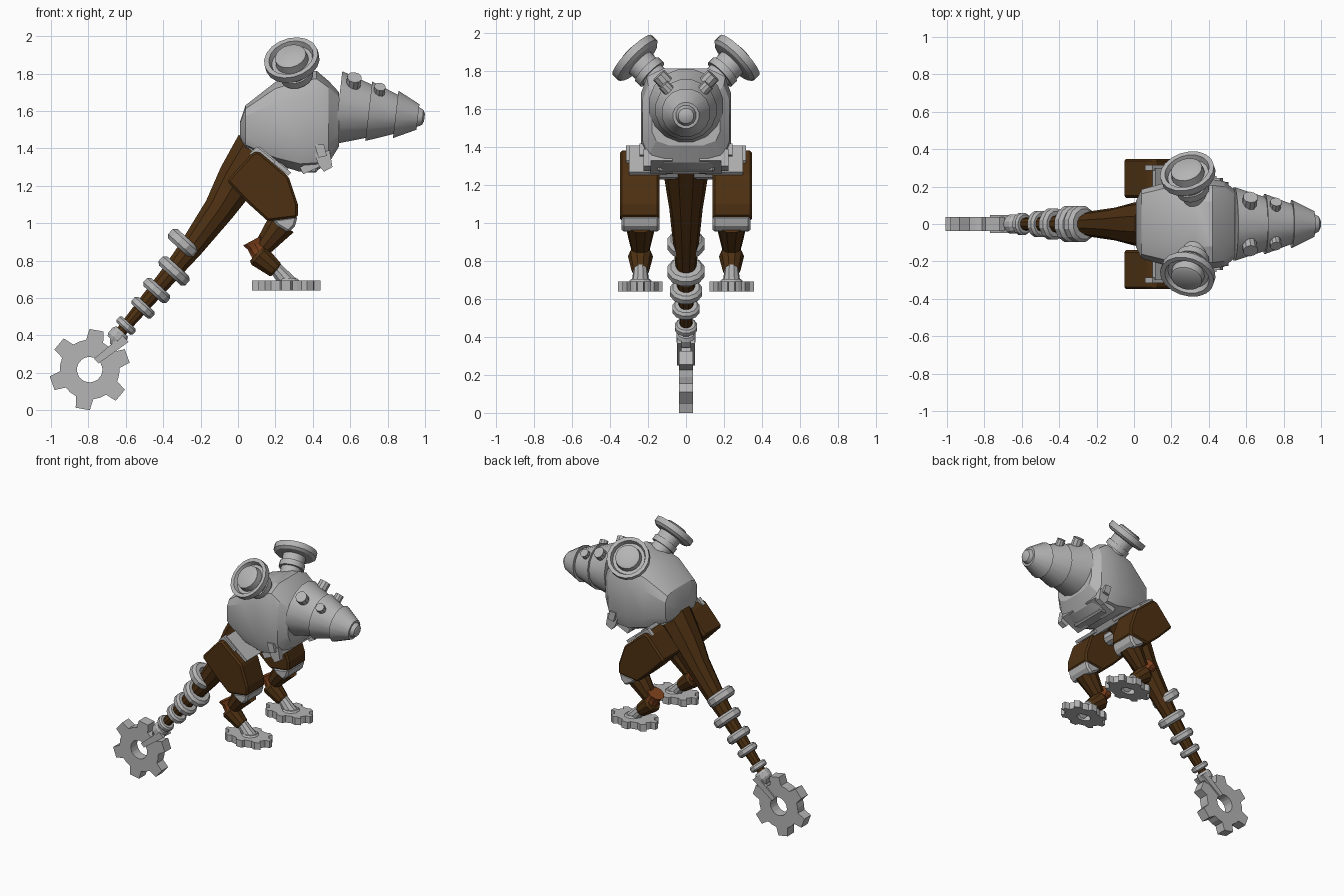
import bpy, bmesh, math
from mathutils import Vector

if "Cube" in bpy.data.objects:
    bpy.data.objects.remove(bpy.data.objects["Cube"])


def mat(name, col):
    m = bpy.data.materials.new(name)
    m.diffuse_color = (*col, 1)
    m.use_nodes = True
    m.node_tree.nodes["Principled BSDF"].inputs["Base Color"].default_value = m.diffuse_color
    return m


GREY = mat("grey metal", (0.46, 0.46, 0.46))
BROWN = mat("dark brown", (0.075, 0.03, 0.006))
RUST = mat("rust orange", (0.22, 0.055, 0.012))


def finish(name, bm, m, bevel=0.0, smooth=0):
    bmesh.ops.recalc_face_normals(bm, faces=bm.faces)
    me = bpy.data.meshes.new(name)
    bm.to_mesh(me)
    bm.free()
    me.materials.append(m)
    ob = bpy.data.objects.new(name, me)
    bpy.context.collection.objects.link(ob)
    if bevel:
        b = ob.modifiers.new("bevel", 'BEVEL')
        b.width, b.segments, b.limit_method = bevel, 1, 'ANGLE'
    if smooth:
        bpy.context.view_layer.objects.active = ob
        ob.select_set(True)
        bpy.ops.object.shade_smooth_by_angle(angle=math.radians(smooth))
        ob.select_set(False)
    return ob


def loft(name, loops, m, caps=True, closed=False, **kw):
    """Skin a list of equal-length point loops."""
    bm = bmesh.new()
    rings = [[bm.verts.new(p) for p in lp] for lp in loops]
    n = len(rings[0])
    pairs = list(zip(rings, rings[1:])) + ([(rings[-1], rings[0])] if closed else [])
    for a, b in pairs:
        for i in range(n):
            j = (i + 1) % n
            bm.faces.new((a[i], a[j], b[j], b[i]))
    if caps and not closed:
        bm.faces.new(rings[0])
        bm.faces.new(rings[-1])
    return finish(name, bm, m, **kw)


def lathe(name, prof, origin, axis, m, sides=16, closed=False, **kw):
    """Turn (distance along axis, radius) points round an axis."""
    q = Vector((0, 0, 1)).rotation_difference(Vector(axis).normalized())
    loops = []
    for d, r in prof:
        loops.append([Vector(origin) + q @ Vector((r * math.cos(t), r * math.sin(t), d))
                      for t in (math.tau * (i + .5) / sides for i in range(sides))])
    return loft(name, loops, m, closed=closed, **kw)


def rod(name, a, b, ra, rb, m, sides=10, **kw):
    d = Vector(b) - Vector(a)
    return lathe(name, [(0, ra), (d.length, rb)], a, d, m, sides, **kw)


def prism(name, pts, y0, y1, m, **kw):
    """Extrude an xz outline along y."""
    return loft(name, [[(x, y, z) for x, z in pts] for y in (y0, y1)], m, **kw)


def box(name, c, s, m, **kw):
    x, y, z = c
    a, b, h = s[0] / 2, s[1] / 2, s[2] / 2
    return prism(name, [(x - a, z - h), (x + a, z - h), (x + a, z + h), (x - a, z + h)],
                 y - b, y + b, m, **kw)


def gear(name, place, teeth, root, tip, hole, half, start, m, **kw):
    """Toothed ring; place(u, v, w) maps flat gear space to the model."""
    outer, inner = [], []
    for k in range(teeth):
        a = start + math.tau * k / teeth
        w = math.tau / teeth
        for da, r in ((-.28, root), (-.17, tip), (.17, tip), (.28, root), (.5, root)):
            c, s = math.cos(a + da * w), math.sin(a + da * w)
            outer.append((r * c, r * s))
            inner.append((hole * c, hole * s))
    loops = [[place(u, v, w) for u, v in pts]
             for pts, w in ((outer, -half), (outer, half), (inner, half), (inner, -half))]
    return loft(name, loops, m, closed=True, **kw)


# Torso: chamfered sections running from rump to neck (x, bottom, top, half width)
shape = [(1, -.5), (1, .5), (.87, .84), (.5, 1), (-.5, 1), (-.87, .84),
         (-1, .5), (-1, -.5), (-.87, -.84), (-.5, -1), (.5, -1), (.87, -.84)]
secs = [(.01, 1.455, 1.54, .12), (.04, 1.40, 1.63, .185), (.20, 1.315, 1.755, .23),
        (.33, 1.275, 1.80, .238), (.42, 1.28, 1.815, .238), (.485, 1.32, 1.76, .228),
        (.54, 1.41, 1.70, .18)]
loft("torso", [[(x, u * hy, (lo + hi) / 2 + v * (hi - lo) / 2) for u, v in shape]
               for x, lo, hi, hy in secs], GREY, smooth=25)

# Snout: stacked tapering collars with overhanging rear lips
SN = Vector((.555, 0, 1.615))
SA = Vector((.43, 0, -.05)).normalized()
for i, (d0, d1, r0, r1) in enumerate([(-.02, .15, .2, .145), (.145, .29, .163, .108),
                                      (.29, .41, .13, .07)]):
    lathe(f"snout_collar_{i + 1}", [(d0, r0 * .8), (d0, r0), (d1, r1), (d1, r1 * .6)],
          SN, SA, GREY, 16, smooth=30)
lathe("snout_tip", [(.38, .055), (.41, .055), (.435, .042), (.445, .02)], SN, SA, GREY, 12, smooth=30)

# Tail: tapering trunk along a path (x, z, radius)
path = [(.11, 1.40, .135), (.0, 1.24, .115), (-.1, 1.075, .088), (-.25, .87, .066),
        (-.35, .745, .052), (-.60, .45, .032), (-.66, .38, .028)]
tail = []
for i, (x, z, r) in enumerate(path):
    p, n = path[max(i - 1, 0)], path[min(i + 1, len(path) - 1)]
    t = Vector((n[0] - p[0], 0, n[1] - p[1])).normalized()
    side = Vector((-t.z, 0, t.x))
    tail.append([Vector((x, 0, z)) + r * (math.cos(a) * side + math.sin(a) * Vector((0, 1, 0)))
                 for a in (math.tau * (k + .5) / 10 for k in range(10))])
loft("tail_trunk", tail, BROWN, smooth=30)

# Tail rings
TA = Vector((.68, 0, .75)).normalized()
for i, (x, z, r, h) in enumerate([(-.29, .89, .1, .036), (-.342, .745, .1, .033),
                                  (-.435, .64, .086, .03), (-.508, .548, .073, .026),
                                  (-.598, .452, .061, .022), (-.643, .395, .053, .035)]):
    lathe(f"tail_ring_{i + 1}", [(-h, r * .82), (-h * .5, r), (h * .5, r), (h, r * .82),
                                 (h, r * .5), (-h, r * .5)], (x, 0, z), TA, GREY, 12,
          closed=True, smooth=25)

# Tail gear and the fork that grips it
gear("tail_gear", lambda u, v, w: (-.793 + u, w, .217 + v), 6, .16, .217, .068, .038,
     math.radians(20), GREY)
for s in (1, -1):
    y = .036 * s
    prism(f"tail_fork_{'left' if s > 0 else 'right'}",
          [(-.62, .40), (-.585, .365), (-.745, .25), (-.77, .275)], y - .012, y + .012, GREY)
box("tail_fork_block", (-.655, 0, .375), (.06, .08, .06), GREY, bevel=.01)

for s in (1, -1):
    S = "left" if s > 0 else "right"

    # Ear discs: flared rim, recess, central hub on a stepped neck
    ax = Vector((-.22, .70 * s, .68))
    lathe(f"ear_disc_{S}", [(-.27, .07), (-.15, .07), (-.15, .088), (-.11, .088), (-.11, .078),
                            (-.06, .08), (-.055, .13), (-.04, .148), (0, .148), (0, .122),
                            (-.03, .112), (-.03, .09), (.012, .085), (.02, .07)],
          (.283, .283 * s, 1.885), ax, GREY, 18, smooth=30)

    # Snout studs
    for k, (x, y, z, r, h) in enumerate([(.62, .13, 1.765, .04, .13), (.757, .105, 1.715, .031, .11)]):
        d = Vector((.12, .68 * s, .72)).normalized()
        top = Vector((x, y * s, z)) + d * .02
        rod(f"snout_stud_{S}_{k + 1}", top - d * h, top, r, r, GREY, 10, smooth=30)

    # Thigh block
    prism(f"thigh_{S}", [(-.06, 1.225), (.075, 1.375), (.11, 1.385), (.27, 1.25), (.32, 1.10),
                         (.32, 1.03), (.16, 1.01), (.06, 1.10)], .14 * s, .348 * s, BROWN, bevel=.012)
    # Hip plate on the thigh, with an upright tab
    prism(f"hip_plate_{S}", [(.10, 1.39), (.27, 1.255), (.285, 1.27), (.115, 1.41)],
          .10 * s, .30 * s, GREY)
    prism(f"hip_tab_{S}", [(.06, 1.37), (.10, 1.41), (.2, 1.33), (.17, 1.28)],
          .285 * s, .315 * s, GREY)
    # Knee cap, upper shin, rust spool, calf, ankle
    c = .24 * s
    prism(f"knee_plate_{S}", [(.18, 1.02), (.32, 1.04), (.305, .985), (.27, .95), (.21, .985)],
          c - .1, c + .1, GREY, bevel=.012)
    rod(f"upper_shin_{S}", (.235, c, 1.0), (.135, c, .872), .083, .052, BROWN, 10, smooth=25)
    lathe(f"shin_spool_{S}", [(-.055, .062), (-.025, .05), (.02, .05), (.05, .06)],
          (.105, c, .86), (.35, 0, -.65), RUST, 10, smooth=30)
    lathe(f"calf_{S}", [(0, .055), (.02, .066), (.13, .048), (.14, .04)],
          (.098, c, .838), (.105, 0, -.09), BROWN, 10, smooth=25)
    rod(f"ankle_{S}", (.195, c, .765), (.275, c, .675), .036, .048, GREY, 10, smooth=30)
    # Gear foot, stretched lengthwise
    gear(f"foot_gear_{S}", lambda u, v, w: (.257 + u, c + v * .64, .667 + w),
         8, .152, .185, .055, .026, 0, GREY)
    lathe(f"foot_hub_{S}", [(0, .07), (.025, .05)], (.27, c, .68), (0, 0, 1), GREY, 10)

    # Small chest claw beside the belly bar
    prism(f"claw_arm_{S}", [(.41, 1.42), (.46, 1.42), (.475, 1.36), (.43, 1.35)],
          .17 * s, .245 * s, GREY)
    prism(f"claw_tip_{S}", [(.41, 1.37), (.49, 1.39), (.505, 1.30), (.46, 1.275), (.43, 1.31)],
          .185 * s, .225 * s, GREY)
    prism(f"belly_rib_{S}", [(.33, 1.30), (.49, 1.36), (.50, 1.33), (.35, 1.262)],
          .07 * s, .19 * s, GREY)

# Belly bar and hip axle under the torso
box("belly_bar", (.38, 0, 1.295), (.09, .3, .05), GREY, bevel=.01)
rod("hip_axle", (.11, -.2, 1.28), (.11, .2, 1.28), .05, .05, GREY, 10)
prism("pelvis_plate", [(.03, 1.42), (.24, 1.26), (.27, 1.29), (.06, 1.46)], -.15, .15, GREY)
